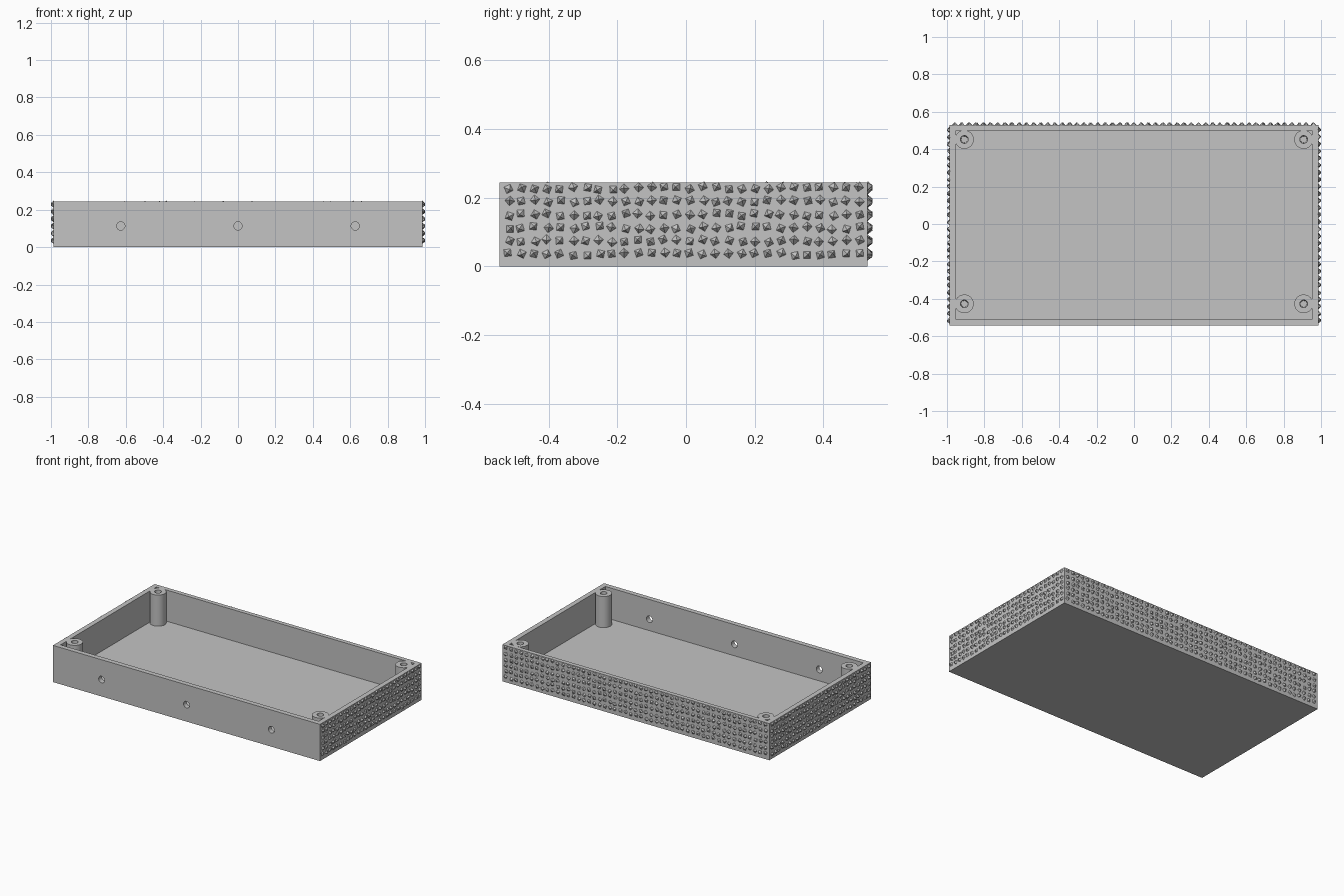
import bpy
import bmesh
import math
import random
from mathutils import Matrix, Vector

random.seed(7)

default = bpy.data.objects.get("Cube")
if default:
    bpy.data.objects.remove(default, do_unlink=True)

# Main dimensions
HALF_X = 0.986
FRONT, BACK = -0.543, 0.529
HEIGHT, FLOOR, WALL = 0.245, 0.037, 0.033
POST_X, POST_R = 0.907, 0.05
POST_YS = (-0.427, 0.452)
BUMP_R, BUMP_H = 0.0155, 0.014

grey = bpy.data.materials.new("plain grey")
grey.use_nodes = True
colour = (0.55, 0.55, 0.55, 1)
grey.diffuse_color = colour
grey.node_tree.nodes["Principled BSDF"].inputs["Base Color"].default_value = colour


def make_object(name, bm):
    bmesh.ops.recalc_face_normals(bm, faces=bm.faces)
    mesh = bpy.data.meshes.new(name)
    bm.to_mesh(mesh)
    bm.free()
    mesh.materials.append(grey)
    obj = bpy.data.objects.new(name, mesh)
    bpy.context.collection.objects.link(obj)
    return obj


def box(name, low, high):
    bm = bmesh.new()
    low, high = Vector(low), Vector(high)
    place = Matrix.Translation((low + high) / 2) @ Matrix.Diagonal((high - low).to_4d())
    bmesh.ops.create_cube(bm, size=1, matrix=place)
    return make_object(name, bm)


def rods(name, centres, bottom_r, top_r, length, turn=Matrix()):
    bm = bmesh.new()
    for centre in centres:
        bmesh.ops.create_cone(bm, cap_ends=True, segments=48, radius1=bottom_r, radius2=top_r,
                              depth=length, matrix=Matrix.Translation(centre) @ turn)
    return make_object(name, bm)


def cut(target, cutter):
    cutter.hide_render = True
    mod = target.modifiers.new("cut", "BOOLEAN")
    mod.operation = "DIFFERENCE"
    mod.solver = "EXACT"
    mod.object = cutter
    bpy.context.view_layer.objects.active = target
    bpy.ops.object.modifier_apply(modifier=mod.name)
    bpy.data.objects.remove(cutter, do_unlink=True)


def at_posts(z):
    return [(side * POST_X, y, z) for side in (-1, 1) for y in POST_YS]


# Open tray: the hollow leaves the four corner posts standing
tray = box("tray", (-HALF_X, FRONT, 0), (HALF_X, BACK, HEIGHT))
hollow = box("hollow", (WALL - HALF_X, FRONT + WALL, FLOOR),
             (HALF_X - WALL, BACK - WALL + 0.004, HEIGHT + 0.1))
cut(hollow, rods("post_shapes", at_posts(0.2), POST_R, POST_R, 0.6))
cut(tray, hollow)

# Screw holes in the posts, and three holes through the front wall
cut(tray, rods("screw_holes", at_posts(HEIGHT - 0.06), 0.017, 0.021, 0.14))
front_holes = [(x, FRONT, 0.113) for x in (-0.627, 0, 0.627)]
cut(tray, rods("wall_holes", front_holes, 0.022, 0.022, 0.1, Matrix.Rotation(math.pi / 2, 4, "X")))

bpy.ops.object.select_all(action="DESELECT")
tray.select_set(True)
bpy.context.view_layer.objects.active = tray
bpy.ops.object.shade_smooth_by_angle(angle=math.radians(30))


# Rough grip: rows of randomly turned little pyramids on a wall
def studs(name, centre, along, out, length, columns, rows=6):
    bm = bmesh.new()
    along, out, up = Vector(along), Vector(out), Vector((0, 0, 1))
    for col in range(columns):
        for row in range(rows):
            u = ((col + 0.5) / columns - 0.5) * length + random.uniform(-0.004, 0.004)
            z = 0.036 + row * 0.0385 + random.uniform(-0.005, 0.005)
            spot = Vector(centre) + along * u + up * z
            turn = random.uniform(0, math.pi / 2)
            base = []
            for k in range(4):
                a = turn + k * math.pi / 2
                base.append(bm.verts.new(spot - out * 0.001 + BUMP_R * (
                    along * math.cos(a) + up * math.sin(a))))
            lean = along * random.uniform(-0.004, 0.004) + up * random.uniform(-0.004, 0.004)
            tip = bm.verts.new(spot + out * BUMP_H + lean)
            bm.faces.new(base)
            for k in range(4):
                bm.faces.new((base[k], base[(k + 1) % 4], tip))
    return make_object(name, bm)


middle = (FRONT + BACK) / 2
depth = BACK - FRONT
studs("right_studs", (-HALF_X, middle, 0), (0, 1, 0), (-1, 0, 0), depth - 0.015, 28)
studs("left_studs", (HALF_X, middle, 0), (0, 1, 0), (1, 0, 0), depth - 0.015, 28)
studs("back_studs", (0, BACK, 0), (1, 0, 0), (0, 1, 0), 2 * HALF_X - 0.015, 51)
